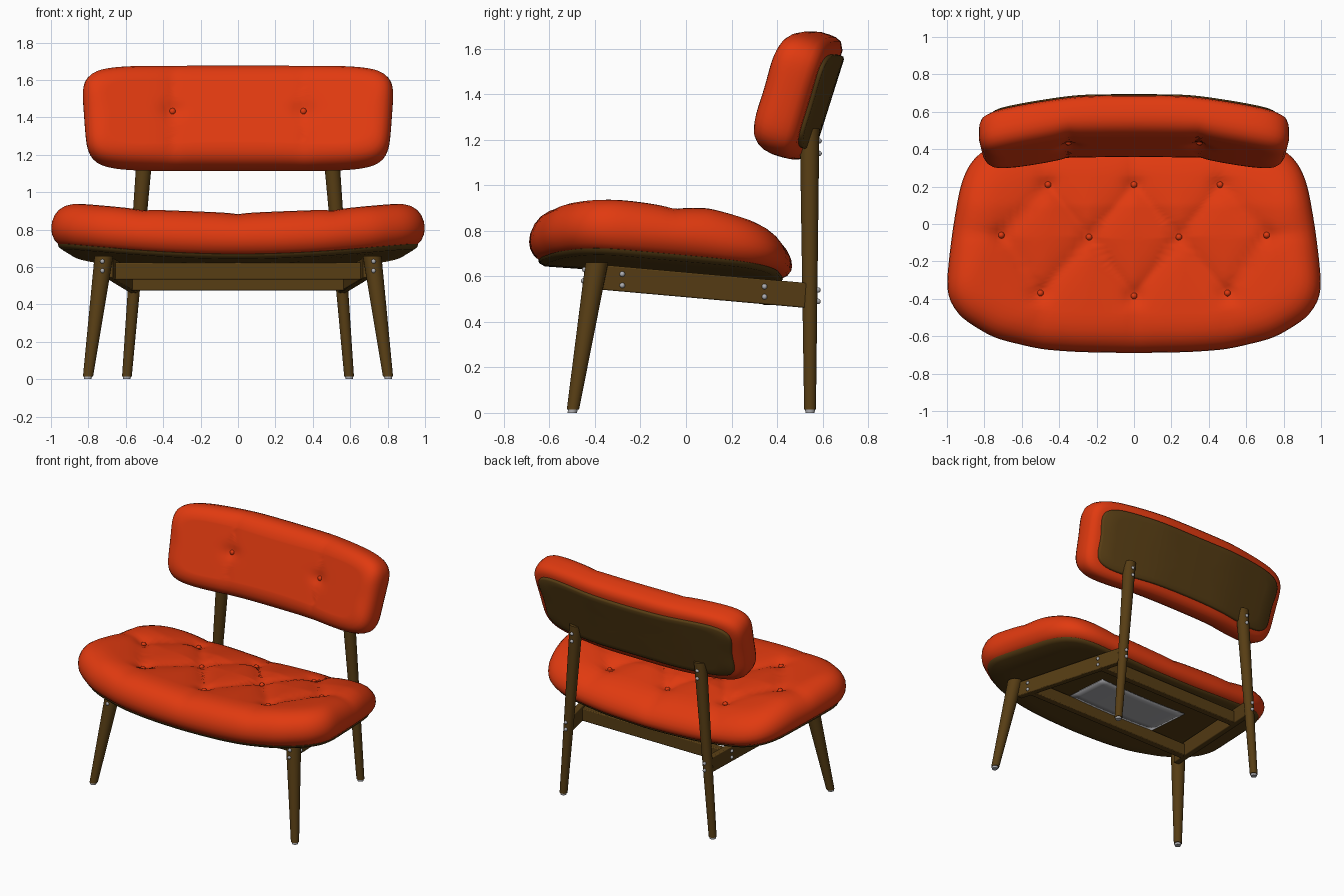
import bpy, bmesh, math
from mathutils import Vector as V

if "Cube" in bpy.data.objects:
    bpy.data.objects.remove(bpy.data.objects["Cube"])


def material(name, rgb):
    m = bpy.data.materials.new(name)
    m.diffuse_color = (*rgb, 1)
    m.use_nodes = True
    m.node_tree.nodes["Principled BSDF"].inputs["Base Color"].default_value = m.diffuse_color
    return m


RED = material("red_fabric", (0.75, 0.042, 0.005))
WOOD = material("dark_wood", (0.095, 0.047, 0.007))
GREY = material("grey_metal", (0.42, 0.42, 0.44))


def finish(name, bm, mat, angle=40):
    bmesh.ops.recalc_face_normals(bm, faces=bm.faces)
    me = bpy.data.meshes.new(name)
    bm.to_mesh(me)
    bm.free()
    me.materials.append(mat)
    me.shade_smooth()
    me.set_sharp_from_angle(angle=math.radians(angle))
    ob = bpy.data.objects.new(name, me)
    bpy.context.collection.objects.link(ob)
    return ob


def resample(pts, n=144, smooth=3):
    # evenly spaced, slightly smoothed closed outline
    pts = [V(p) for p in pts]
    segs = [(p, q, (q - p).length) for p, q in zip(pts, pts[1:] + pts[:1])]
    step, out, run, i = sum(s[2] for s in segs) / n, [], 0, 0
    for k in range(n):
        t = k * step
        while i < len(segs) - 1 and run + segs[i][2] < t:
            run += segs[i][2]
            i += 1
        out.append(segs[i][0].lerp(segs[i][1], (t - run) / max(segs[i][2], 1e-9)))
    for _ in range(smooth):
        out = [(out[j - 1] + out[j] * 2 + out[(j + 1) % n]) / 4 for j in range(n)]
    return out


def pad(name, outline, profile, centre_y, k, fmap, mat, inner=22):
    # rings of (inset, height) around the outline, both ends closed by shrinking rings
    def ring(d):
        res = []
        for p in outline:
            dr = V((k * p.x, centre_y)) - p
            res.append(p + dr.normalized() * d)
        return res
    c = V((0, centre_y))
    loops = []
    first, last = ring(profile[0][0]), ring(profile[-1][0])
    for j in range(1, 7):
        loops.append(([c.lerp(p, j / 7) for p in first], profile[0][1]))
    loops += [(ring(d), h) for d, h in profile]
    for j in range(inner - 1, 0, -1):
        loops.append(([c.lerp(p, j / inner) for p in last], profile[-1][1]))
    bm = bmesh.new()
    rows = [[bm.verts.new(fmap(p.x, p.y, h)) for p in pts] for pts, h in loops]
    n = len(outline)
    for a, b in zip(rows, rows[1:]):
        for j in range(n):
            bm.faces.new((a[j], a[(j + 1) % n], b[(j + 1) % n], b[j]))
    for row, h in ((rows[0], profile[0][1]), (rows[-1], profile[-1][1])):
        cv = bm.verts.new(fmap(c.x, c.y, h))
        for j in range(n):
            bm.faces.new((row[j], row[(j + 1) % n], cv))
    return finish(name, bm, mat, 60)


def seg_dist(p, a, b):
    ab = b - a
    t = max(0, min(1, (p - a).dot(ab) / ab.length_squared))
    return (p - a - ab * t).length


def ball(name, pos, r, mat):
    bm = bmesh.new()
    bmesh.ops.create_uvsphere(bm, u_segments=12, v_segments=8, radius=r)
    bmesh.ops.translate(bm, verts=bm.verts, vec=pos)
    finish(name, bm, mat)


def post(name, p0, r0, p1, r1, mat):
    # tapered leg with level ends
    p0, p1 = V(p0), V(p1)
    bm = bmesh.new()
    bmesh.ops.create_cone(bm, cap_ends=True, segments=24, radius1=r0, radius2=r1, depth=1)
    for v in bm.verts:
        c = p0.lerp(p1, v.co.z + 0.5)
        v.co = V((c.x + v.co.x, c.y + v.co.y, c.z))
    finish(name, bm, mat)


def beam(name, p, q, side, height):
    # rail from p to q, side = half thickness vector
    p, q, s, up = V(p), V(q), V(side), V((0, 0, height / 2))
    bm = bmesh.new()
    for e in (p, q):
        for i, j in ((1, 1), (1, -1), (-1, -1), (-1, 1)):
            bm.verts.new(e + s * i + up * j)
    bmesh.ops.convex_hull(bm, input=bm.verts)
    bmesh.ops.dissolve_limit(bm, angle_limit=0.02, verts=bm.verts, edges=bm.edges)
    ob = finish(name, bm, WOOD, 30)
    b = ob.modifiers.new("bevel", "BEVEL")
    b.width, b.segments = 0.006, 2


# --- seat cushion ---
half = [(0, -.69), (.3, -.685), (.5, -.67), (.75, -.61), (.93, -.50), (.995, -.40), (1.003, -.33),
        (.985, -.15), (.965, 0), (.93, .2), (.89, .31), (.82, .39), (.70, .435), (.4, .46), (0, .467)]
seat_outline = resample(half + [(-x, y) for x, y in half[-2:0:-1]])
SEAT_H = .26
half_creases = [((0, .21), (.24, -.07), 1), ((.46, .21), (.24, -.07), 1), ((.46, .21), (.71, -.06), 1),
                ((0, -.385), (.24, -.07), 1), ((.5, -.37), (.24, -.07), 1), ((.5, -.37), (.71, -.06), 1),
                ((.71, -.06), (1, -.03), .6), ((.46, .21), (.52, .46), .6), ((0, .21), (0, .47), .6),
                ((0, -.385), (0, -.69), .4), ((.5, -.37), (.52, -.67), .4)]
half_buttons = [V(p) for p in ((0, .21), (.46, .21), (.24, -.07), (.71, -.06), (0, -.385), (.5, -.37))]
creases = [(V(a), V(b), w) for a, b, w in half_creases]


def seat_map(x, y, h):
    p = V((abs(x), y))
    dent = max(w * .03 * math.exp(-seg_dist(p, a, b) / .07) for a, b, w in creases)
    dent += max(.018 * math.exp(-((p - b).length / .05) ** 2) for b in half_buttons)
    w = max(0, h / SEAT_H) ** 2
    h2 = h * (1 - .22 * max(0, min(1, (y - .1) / .35))) - dent * w
    return V((x, y, .60 - .07 * y + .08 * x * x + h2))


pad("seat_cushion", seat_outline,
    [(.10, .018), (.05, .02), (.02, .045), (.004, .075), (0, .105), (.004, .14), (.02, .178), (.045, .21),
     (.08, .235), (.12, .25), (.16, .257), (.2, SEAT_H)], -.1, .55, seat_map, RED)
pad("seat_board", seat_outline, [(.07, 0), (.045, .012), (.04, .024), (.06, .03)],
    -.1, .55, seat_map, WOOD, 7)
for b in half_buttons:
    for s in ((1, -1) if b.x else (1,)):
        ball("seat_button", seat_map(b.x * s, b.y, SEAT_H) + V((0, 0, .004)), .018, RED)

# --- grey panel under the seat ---
bm = bmesh.new()
bmesh.ops.create_grid(bm, x_segments=12, y_segments=6, size=1)
for v in bm.verts:
    v.co = seat_map(v.co.x * .36, -.07 + v.co.y * .17, -.006)
panel = finish("under_seat_panel", bm, GREY)
panel.modifiers.new("thickness", "SOLIDIFY").thickness = .005

# --- backrest ---
BACK_T = .225
back_pts = []
for i in range(720):
    t = math.tau * i / 720
    c, s = math.cos(t), math.sin(t)
    b = .285 * math.copysign(abs(s) ** .3, s)
    back_pts.append(((.822 + .07 * b) * math.copysign(abs(c) ** .3, c), b))
back_outline = resample(back_pts)


def back_map(a, b, h):
    t = abs(a) - .3
    bend = .17 * .5 * (t + math.sqrt(t * t + .01))
    d = abs(abs(a) - .35)
    dent = .014 * math.exp(-d / .05) + .02 * math.exp(-(math.hypot(d, b - .01) / .05) ** 2)
    h -= dent * max(0, h / BACK_T) ** 3
    return V((a, .63 - bend + .3 * b - .95 * h, 1.365 + .95 * b + .3 * h))


pad("backrest_cushion", back_outline,
    [(.10, .012), (.05, .012), (.015, .03), (.003, .055), (0, .085), (0, .125), (.008, .16), (.025, .188),
     (.05, .208), (.08, .219), (.11, BACK_T)], 0, .7, back_map, RED)
pad("backrest_board", back_outline, [(.085, -.006), (.075, 0), (.075, .02), (.09, .025)],
    0, .7, back_map, WOOD, 7)

# --- legs, rails and screws, mirrored ---
for s in (1, -1):
    ball("backrest_button", back_map(.35 * s, .01, BACK_T), .018, RED)
    post("front_leg", (.802 * s, -.497, .014), .027, (.717 * s, -.392, .66), .05, WOOD)
    post("front_foot", (.804 * s, -.5, 0), .02, (.802 * s, -.497, .016), .022, GREY)
    post("back_leg", (.594 * s, .545, .014), .026, (.495 * s, .543, 1.25), .043, WOOD)
    post("back_foot", (.595 * s, .545, 0), .02, (.594 * s, .545, .016), .022, GREY)
    beam("side_rail", (.69 * s, -.38, .597), (.555 * s, .54, .515), (.022, 0, 0), .11)
    for z in (.58, .63):
        ball("leg_screw", (.725 * s, -.445 + (.63 - z) * -.1, z), .012, GREY)
    for z in (.49, .54):
        ball("leg_screw", (.553 * s, .58, z), .012, GREY)
    for z in (1.14, 1.195):
        ball("leg_screw", (.5 * s, .585, z), .012, GREY)
    for y, x, zs in ((-.28, .698, (.56, .61)), (.345, .606, (.51, .555))):
        for z in zs:
            ball("rail_screw", (x * s, y, z), .012, GREY)
beam("front_rail", (-.67, -.27, .578), (.67, -.27, .578), (0, .025, 0), .09)
beam("back_rail", (-.575, .36, .52), (.575, .36, .52), (0, .025, 0), .09)
